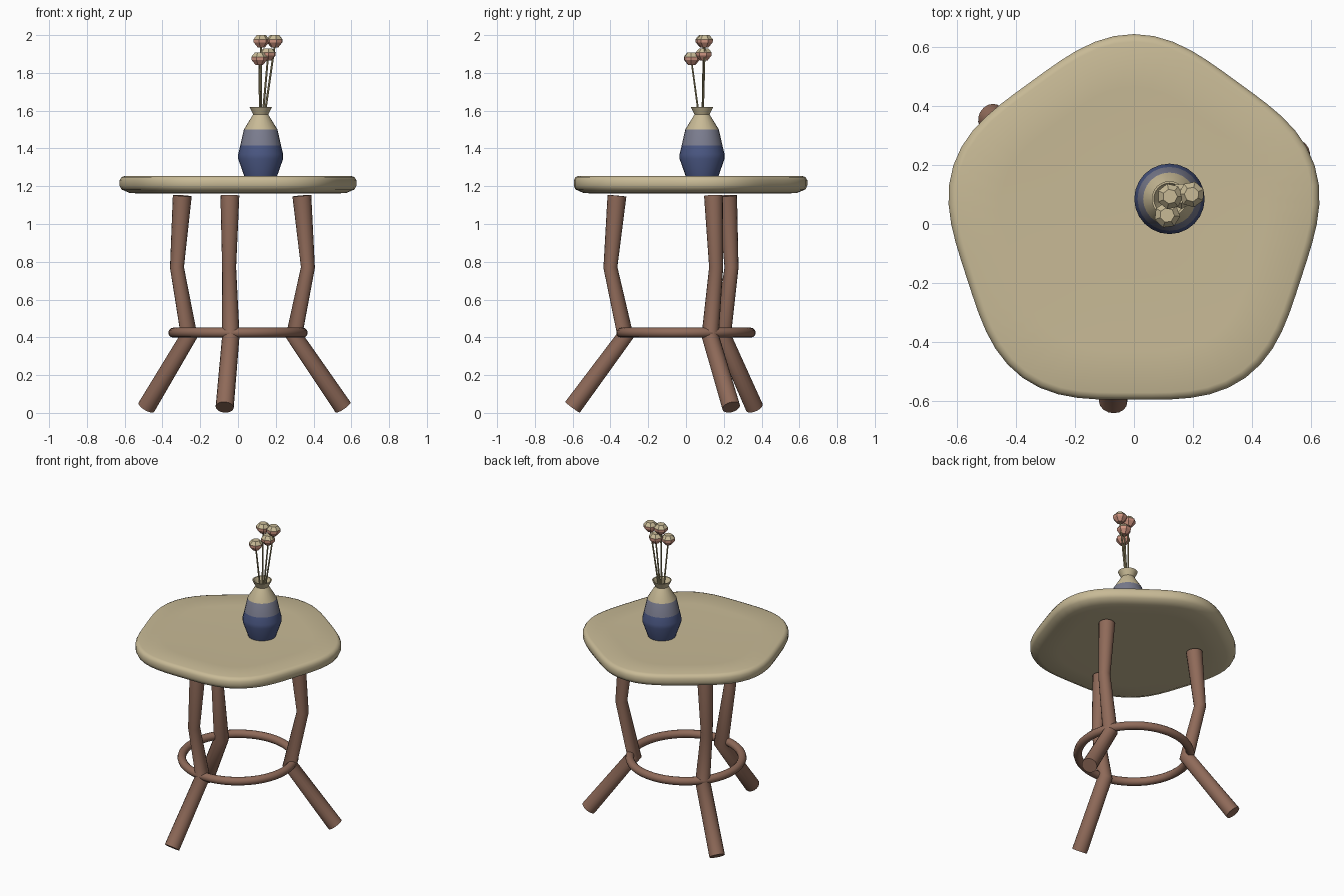
import bpy, math
from mathutils import Vector

if "Cube" in bpy.data.objects:
    bpy.data.objects.remove(bpy.data.objects["Cube"])

def mat(name, r, g, b):
    m = bpy.data.materials.new(name)
    m.diffuse_color = [((c / 255 + 0.055) / 1.055) ** 2.4 for c in (r, g, b)] + [1]
    m.use_nodes = True
    m.node_tree.nodes["Principled BSDF"].inputs["Base Color"].default_value = m.diffuse_color
    return m

CREAM = mat("cream", 200, 186, 150)
WOOD = mat("brown wood", 143, 106, 89)
BLUE = mat("deep blue glaze", 75, 88, 132)
GREY = mat("grey blue glaze", 122, 124, 142)
PINK = mat("salmon pink", 208, 150, 130)
STEM = mat("dry stem", 160, 148, 108)

def loft(name, rings, mats, cap=(True, True), smooth=None):
    """Skin a list of equal-length point rings."""
    n = len(rings[0])
    verts = [p for r in rings for p in r]
    faces = [(i * n + j, i * n + (j + 1) % n, (i + 1) * n + (j + 1) % n, (i + 1) * n + j)
             for i in range(len(rings) - 1) for j in range(n)]
    if cap[0]:
        faces.append(tuple(reversed(range(n))))
    if cap[1]:
        faces.append(tuple(range(len(verts) - n, len(verts))))
    me = bpy.data.meshes.new(name)
    me.from_pydata(verts, [], faces)
    for m in mats:
        me.materials.append(m)
    ob = bpy.data.objects.new(name, me)
    bpy.context.collection.objects.link(ob)
    if smooth:
        bpy.ops.object.select_all(action='DESELECT')
        ob.select_set(True)
        bpy.context.view_layer.objects.active = ob
        bpy.ops.object.shade_smooth_by_angle(angle=math.radians(smooth))
    return ob

def circle(x, y, z, r, n, start=0.0):
    return [(x + r * math.cos(start + math.tau * k / n),
             y + r * math.sin(start + math.tau * k / n), z) for k in range(n)]

def tube(name, path, radii, m, n=16):
    """Round tube along a path, mitred at its bends."""
    path = [Vector(p) for p in path]
    dirs = [(b - a).normalized() for a, b in zip(path, path[1:])]
    rings = []
    for i, p in enumerate(path):
        t = (dirs[max(i - 1, 0)] + dirs[min(i, len(dirs) - 1)]).normalized()
        u = Vector((0, 1, 0)).cross(t).normalized() if abs(t.y) < 0.9 else Vector((1, 0, 0)).cross(t).normalized()
        v = t.cross(u)
        rings.append([tuple(p + radii[i] * (u * math.cos(a) + v * math.sin(a)))
                      for a in (math.tau * k / n for k in range(n))])
    return loft(name, rings, [m], smooth=50)

# Table top: soft pentagon, rounded over its edge
def pentagon(f, z, n=60):
    pts = []
    for k in range(n):
        a = math.tau * k / n
        r = f * (0.618 + 0.024 * math.cos(5 * (a - math.pi / 2)))
        pts.append((r * math.cos(a), r * math.sin(a), z))
    return pts

profile = [(0.72, 1.162), (0.91, 1.163), (0.985, 1.183), (1.0, 1.203), (1.0, 1.232),
           (0.985, 1.248), (0.96, 1.254), (0.72, 1.249), (0.3, 1.247)]
loft("table_top", [pentagon(f, z) for f, z in profile], [CREAM], smooth=60)

# Three bent legs
for k, deg in enumerate((-96.7, 143.3, 23.3)):
    c, s = math.cos(math.radians(deg)), math.sin(math.radians(deg))
    pts = [(r * c, r * s, z) for r, z in
           ((0.605, 0.03), (0.323, 0.41), (0.403, 0.77), (0.368, 1.15))]
    # slight rotation of the bend frame is avoided by building every leg from the same path
    tube(f"leg_{k + 1}", pts, (0.048, 0.046, 0.037, 0.05), WOOD)

# Foot ring
bpy.ops.mesh.primitive_torus_add(major_radius=0.343, minor_radius=0.026, major_segments=48,
                                 minor_segments=12, location=(0, 0, 0.425))
ring = bpy.context.object
ring.name = "foot_ring"
ring.data.materials.append(WOOD)
bpy.ops.object.shade_smooth_by_angle(angle=math.radians(60))

# Vase: turned profile with a hollow neck, glazed in bands by height
VX, VY = 0.12, 0.085
vase_profile = [(0.085, 1.248), (0.119, 1.345), (0.119, 1.37), (0.108, 1.415), (0.089, 1.5),
                (0.04, 1.58), (0.06, 1.62), (0.053, 1.62), (0.034, 1.58), (0.06, 1.5)]
vase = loft("vase", [circle(VX, VY, z, r, 24) for r, z in vase_profile],
            [BLUE, GREY, CREAM], smooth=25)
for p in vase.data.polygons:
    p.material_index = 0 if p.center.z < 1.41 else 1 if p.center.z < 1.49 else 2

# Flowers: thin stems with faceted heads, pink cups and cream crowns
heads = [(0.122, 0.093, 1.968), (0.195, 0.1, 1.968), (0.112, 0.03, 1.875), (0.158, 0.095, 1.898)]
for k, (x, y, z) in enumerate(heads):
    base = (VX + (x - VX) * 0.15, VY + (y - VY) * 0.15, 1.51)
    tube(f"stem_{k + 1}", [base, (x, y, z - 0.02)], (0.006, 0.005), STEM, 6)
    rings = [circle(x, y, z + dz, r, 7, k * 0.4) for r, dz in
             ((0.02, -0.033), (0.043, -0.006), (0.044, 0.01), (0.025, 0.032))]
    head = loft(f"flower_{k + 1}", rings, [PINK, CREAM])
    for p in head.data.polygons:
        p.material_index = 1 if p.normal.z > 0.3 else 0
